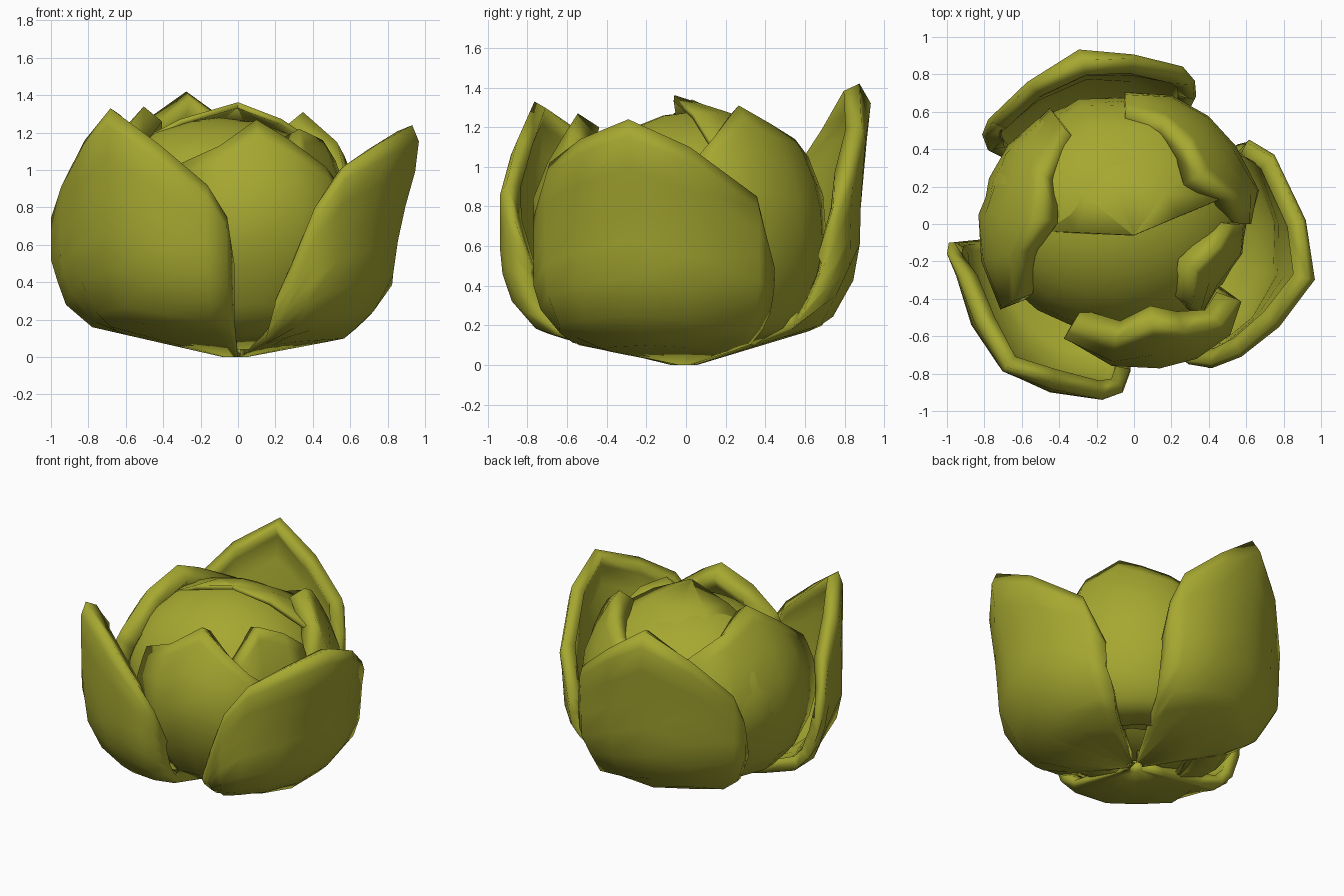
import bpy

if "Cube" in bpy.data.objects:
    bpy.data.objects.remove(bpy.data.objects["Cube"])

leaf_green = bpy.data.materials.new("leaf green")
leaf_green.diffuse_color = (0.38, 0.39, 0.03, 1)
leaf_green.use_nodes = True
leaf_green.node_tree.nodes["Principled BSDF"].inputs["Base Color"].default_value = leaf_green.diffuse_color


def finish(obj, angle):
    obj.data.materials.append(leaf_green)
    bpy.ops.object.select_all(action='DESELECT')
    obj.select_set(True)
    bpy.context.view_layer.objects.active = obj
    bpy.ops.object.shade_smooth_by_angle(angle=angle)


def lerp(profile, z):
    """Piecewise-linear radius scale at height z."""
    for (z0, s0), (z1, s1) in zip(profile, profile[1:]):
        if z <= z1:
            return s0 + (s1 - s0) * max(0, z - z0) / (z1 - z0)
    return profile[-1][1]


def leaf(name, columns, profile, thick, bottom=0.0, centre=(0, 0), profile_y=None,
         tip_pull=0.0, rim=0.0):
    """Cupped leaf: columns are (x, y, top height), anticlockwise in plan.
    tip_pull rounds off the tip corner lower down, rim curls the top edge inward."""
    steps = (0, 0.08, 0.14, 0.2, 0.35, 0.5, 0.65, 0.8, 0.93, 1)
    n = len(steps)
    highest = max(c[2] for c in columns)
    verts, faces = [], []
    for x, y, top in columns:
        for t in steps:
            z = bottom + (top - bottom) * t
            k = 1 - rim * (t == 1)
            if top == highest:
                k *= 1 - tip_pull * (1 - t * t)
            sx, sy = lerp(profile, z) * k, lerp(profile_y or profile, z) * k
            verts.append((centre[0] + (x - centre[0]) * sx,
                          centre[1] + (y - centre[1]) * sy, z))
    for i in range(len(columns) - 1):
        for j in range(n - 1):
            a = i * n + j
            faces.append((a, a + n, a + n + 1, a + 1))
    mesh = bpy.data.meshes.new(name)
    mesh.from_pydata(verts, [], faces)
    obj = bpy.data.objects.new(name, mesh)
    bpy.context.collection.objects.link(obj)
    solid = obj.modifiers.new("thickness", 'SOLIDIFY')
    solid.thickness, solid.offset = thick, -1
    finish(obj, 0.85)


# round heart of the head
bpy.ops.mesh.primitive_uv_sphere_add(segments=20, ring_count=12, location=(-0.1, 0.05, 0.68))
core = bpy.context.object
core.name = "core"
core.scale = (0.71, 0.63, 0.6)
finish(core, 0.6)

# three spreading outer leaves
leaf("outer_leaf_left",
     [(-.99, -.1, .6), (-1, -.16, .8), (-.95, -.28, .98), (-.87, -.54, 1.16), (-.74, -.83, 1.33),
      (-.45, -.9, 1.14), (-.17, -.94, .92), (-.06, -.9, .75), (-.02, -.8, .5)],
     [(0, .08), (.16, .78), (.28, .92), (.5, 1), (.85, 1), (1.08, .98), (1.33, .95)], .08,
     tip_pull=.09, rim=.03)
leaf("outer_leaf_right",
     [(.24, -.72, .3), (.33, -.75, .5), (.45, -.77, .8), (.59, -.71, 1.02), (.78, -.55, 1.14),
      (.99, -.3, 1.24), (.93, .02, 1.1), (.8, .37, .85), (.69, .45, .52)],
     [(0, .05), (.1, .62), (.33, .88), (.7, .92), (1.08, 1), (1.24, .97)], .09,
     profile_y=[(0, .05), (.1, .72), (.22, .93), (.4, 1), (1.24, 1)], tip_pull=.07, rim=.03)
leaf("outer_leaf_back",
     [(.35, .72, .55), (.34, .8, .8), (.27, .87, 1.0), (0, .92, 1.22), (-.3, .95, 1.42),
      (-.58, .77, 1.22), (-.81, .58, .95), (-.85, .5, .75), (-.83, .42, .5)],
     [(0, .06), (.2, .78), (.48, .95), (.85, .96), (1.3, 1), (1.42, .95)], .09,
     tip_pull=.07, rim=.03)

# tighter leaves wrapped around the heart
wrap = [(0, .1), (.15, .74), (.35, .93), (.6, 1), (.85, .98), (1.05, .87), (1.2, .75), (1.34, .6)]
leaf("wrap_leaf_front",
     [(-.38, -.62, 1.02), (-.12, -.77, 1.13), (.14, -.78, 1.27), (.34, -.73, 1.17),
      (.52, -.6, 1.02), (.58, -.42, .9)],
     [(0, .1), (.15, .68), (.35, .88), (.6, .98), (.85, .99), (1.05, .88), (1.27, .7)], .13, .04)
leaf("wrap_leaf_left",
     [(-.45, .62, 1.1), (-.7, .38, 1.23), (-.84, .05, 1.34), (-.82, -.2, 1.2),
      (-.72, -.46, 1.0)], wrap, .13, .1)
leaf("wrap_leaf_right",
     [(.63, 0, .98), (.67, .18, 1.15), (.55, .42, 1.31), (.4, .58, 1.22), (.2, .69, 1.14),
      (-.05, .71, 1.05)], wrap, .12, .1)
leaf("wrap_leaf_inner",
     [(.36, -.5, 1.05), (.45, -.34, 1.22), (.58, -.16, 1.16), (.6, .0, 1.05)], wrap, .12, .1)

# leaf folded over the crown, its tip pointing forward
leaf("crown_leaf",
     [(.62, .2, 1.36), (.44, .53, 1.36), (.1, .69, 1.36), (-.3, .68, 1.36),
      (-.65, .46, 1.36), (-.82, -.02, 1.36)],
     [(.1, .5), (.35, .9), (.65, 1), (.9, .95), (1.1, .78), (1.23, .52), (1.31, .25), (1.36, .01)],
     .03, .1, (0, -.06))
